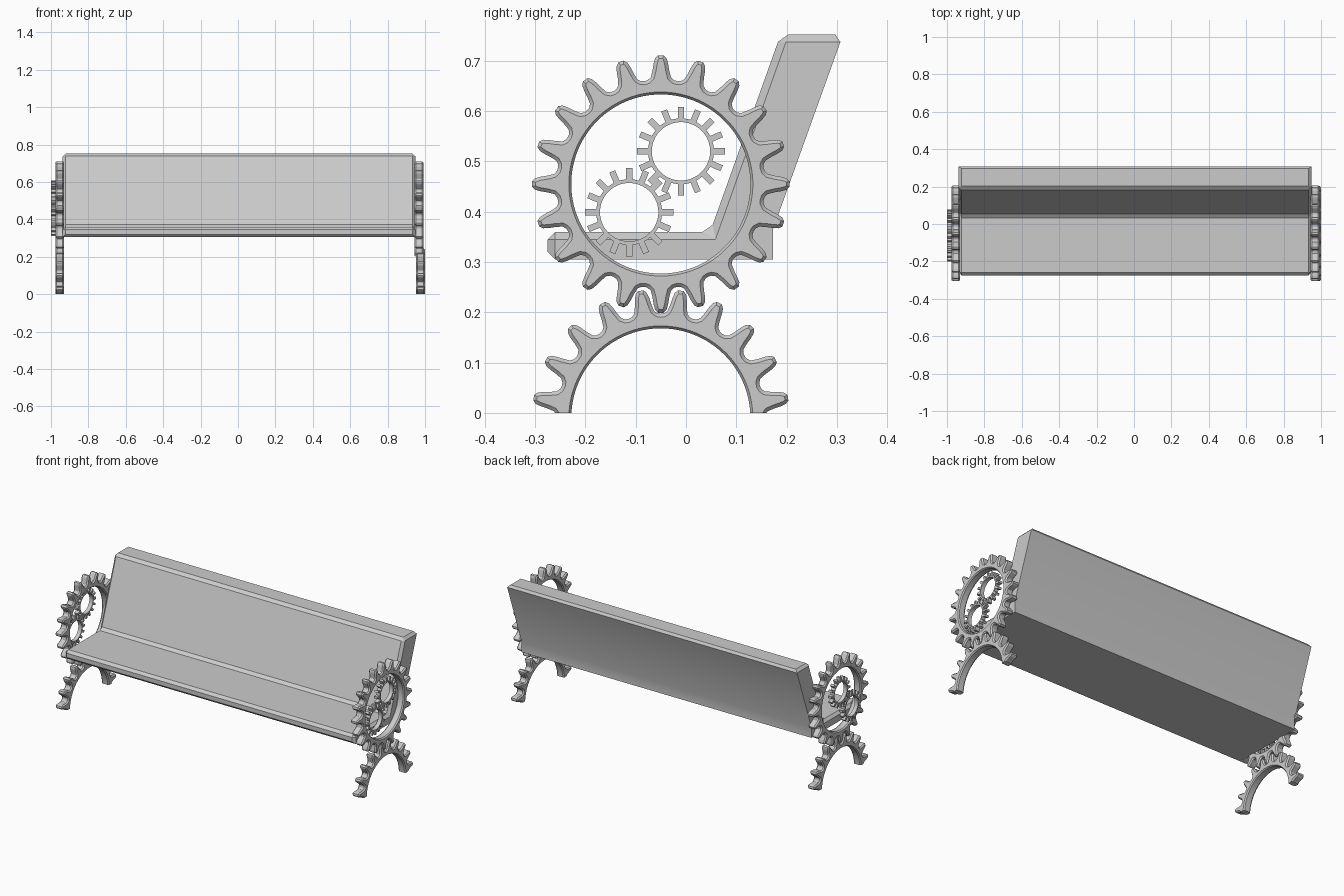
import bpy, bmesh
from math import radians, sin, cos
from mathutils import Vector

if "Cube" in bpy.data.objects:
    bpy.data.objects.remove(bpy.data.objects["Cube"])


def finish(bm, name, angle=30):
    bmesh.ops.recalc_face_normals(bm, faces=bm.faces[:])
    me = bpy.data.meshes.new(name)
    bm.to_mesh(me)
    bm.free()
    ob = bpy.data.objects.new(name, me)
    bpy.context.collection.objects.link(ob)
    bpy.ops.object.select_all(action='DESELECT')
    ob.select_set(True)
    bpy.context.view_layer.objects.active = ob
    bpy.ops.object.shade_smooth_by_angle(angle=radians(angle))
    return ob


def gear(name, x0, x1, cy, cz, teeth, tooth, r_in, chamfer, phase=0.0, cut=False):
    """Ring gear in the yz plane; tooth = (fraction of pitch, radius) points."""
    pitch = 360 / teeth
    pol = [(radians((i + f + phase) * pitch), r) for i in range(teeth) for f, r in tooth]
    outer = [Vector((r * sin(a), r * cos(a))) for a, r in pol]
    n, c = len(outer), chamfer
    inset = []
    for i, p in enumerate(outer):
        d = (outer[(i + 1) % n] - outer[i - 1]).normalized()
        inset.append(p + Vector((d.y, -d.x)) * c)      # clockwise loop: inward
    hole = [Vector((sin(a), cos(a))) * r_in for a, r in pol]
    rim = [Vector((sin(a), cos(a))) * (r_in + c * 0.7) for a, r in pol]
    loops = [(inset, x0), (outer, x0 + c), (outer, x1 - c), (inset, x1),
             (rim, x1), (hole, x1 - c), (hole, x0 + c), (rim, x0)]
    if c == 0:
        loops = [(outer, x0), (outer, x1), (hole, x1), (hole, x0)]
    bm = bmesh.new()
    rings = [[bm.verts.new((x, cy + p.x, cz + p.y)) for p in pts] for pts, x in loops]
    for k, a in enumerate(rings):
        b = rings[(k + 1) % len(rings)]
        for i in range(n):
            j = (i + 1) % n
            bm.faces.new((a[i], a[j], b[j], b[i]))
    if cut:
        bmesh.ops.bisect_plane(bm, geom=bm.verts[:] + bm.edges[:] + bm.faces[:],
                               plane_co=(0, 0, 0), plane_no=(0, 0, -1), clear_outer=True)
        bmesh.ops.holes_fill(bm, edges=[e for e in bm.edges if e.is_boundary], sides=0)
    return finish(bm, name)


# Bench body: one L-shaped profile extruded along x
profile = [(-0.275, 0.305), (-0.275, 0.36), (0.048, 0.36), (0.188, 0.752),
           (0.312, 0.752), (0.173, 0.365), (0.173, 0.305)]
bm = bmesh.new()
ends = [[bm.verts.new((x, y, z)) for y, z in profile] for x in (-0.937, 0.948)]
bm.faces.new(ends[0])
bm.faces.new(ends[1])
sides = []
for i in range(len(profile)):
    j = (i + 1) % len(profile)
    sides.append(bm.faces.new((ends[0][i], ends[0][j], ends[1][j], ends[1][i])))
bmesh.ops.recalc_face_normals(bm, faces=bm.faces[:])
# chamfer every edge around the front, seat, backrest and top faces
edges = {e for f in sides[:4] for e in f.edges}
bmesh.ops.bevel(bm, geom=list(edges), offset=0.015, segments=1, affect='EDGES')
finish(bm, "bench_body", 25)

# Tooth outlines
big_tooth = [(-0.5, 0.207), (-0.4, 0.208), (-0.3, 0.213), (-0.235, 0.226), (-0.19, 0.24),
             (-0.145, 0.25), (-0.07, 0.256), (0.07, 0.256), (0.145, 0.25), (0.19, 0.24),
             (0.235, 0.226), (0.3, 0.213), (0.4, 0.208)]
small_tooth = [(-0.5, 0.0655), (-0.24, 0.0655), (-0.18, 0.088), (0.18, 0.088), (0.24, 0.0655)]

# Side assemblies: armrest gear, arched leg gear, two small decorative gears
layout = {"left": ((-0.976, -0.930), (-0.977, -0.930), (-1.0, -0.977)),
          "right": ((0.945, 0.991), (0.953, 1.0), (0.952, 0.976))}
for side, (arm, leg, deco) in layout.items():
    gear(side + "_armrest_gear", *arm, -0.05, 0.455, 20, big_tooth, 0.178, 0.007)
    gear(side + "_leg_half_gear", *leg, -0.05, -0.01, 20, big_tooth, 0.178, 0.007,
         phase=0.5, cut=True)
    gear(side + "_upper_small_gear", *deco, -0.01, 0.52, 16, small_tooth, 0.058, 0)
    gear(side + "_lower_small_gear", *deco, -0.113, 0.399, 16, small_tooth, 0.058, 0)
